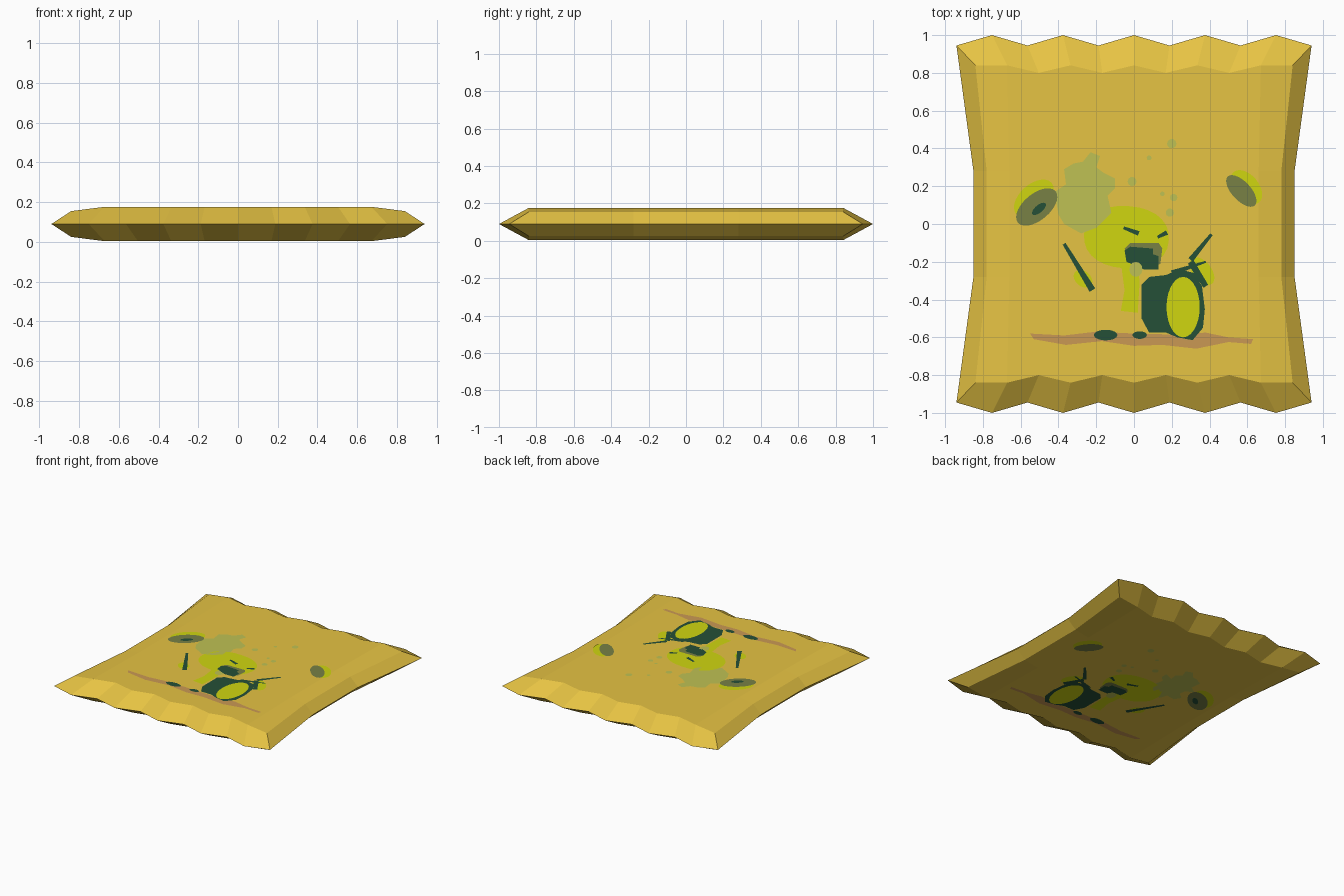
import bpy, bmesh, math

if "Cube" in bpy.data.objects:
    bpy.data.objects.remove(bpy.data.objects["Cube"])

MID, HALF, STEP = 0.09, 0.0864, 0.0009   # seam height, half thickness, print layer step


def material(name, rgb):
    lin = [((c / 255 + 0.055) / 1.055) ** 2.4 if c > 10 else c / 255 / 12.92 for c in rgb]
    m = bpy.data.materials.new(name)
    m.diffuse_color = (*lin, 1)
    m.use_nodes = True
    m.node_tree.nodes["Principled BSDF"].inputs["Base Color"].default_value = m.diffuse_color
    return m


GOLD = material("gold foil", (230, 195, 67))
LIME = material("lime yellow", (208, 214, 16))
DARK = material("dark green", (37, 80, 55))
BROWN = material("tan brown", (202, 153, 83))
PALE = material("pale green", (191, 193, 83))
OLIVE = material("grey olive", (120, 129, 69))


def add_object(name, bm, mat):
    me = bpy.data.meshes.new(name)
    bm.to_mesh(me)
    bm.free()
    me.materials.append(mat)
    ob = bpy.data.objects.new(name, me)
    bpy.context.collection.objects.link(ob)
    return ob


# Pillow bag: puffed panels above and below a zigzag-ended seam
bm = bmesh.new()
cols = range(-5, 6)
seam = {}
for s in (1, -1):
    for i in cols:
        seam[i, s] = bm.verts.new((i * 0.188, s * (0.945 if i % 2 else 1.0), MID))
for sx in (-1, 1):
    for s in (1, -1):
        seam["side", sx, s] = bm.verts.new((sx * 0.85, s * 0.28, MID))

for side in (1, -1):
    rows = []
    for s, end in ((1, True), (1, False), (-1, False), (-1, True)):
        row = []
        for i in cols:
            edge = abs(i) == 5
            if end:
                x, y = i * 0.168, 0.80 if abs(i) in (1, 3) else 0.84
            else:
                x, y = i * (0.156 if edge else 0.165), 0.28
            z = MID + side * (0.065 if edge else HALF)
            row.append(bm.verts.new((x, s * y, z)))
        rows.append(row)
    for a, b in zip(rows, rows[1:]):
        for k in range(10):
            bm.faces.new((a[k], b[k], b[k + 1], a[k + 1]))
    # crimped ends
    for s, row in ((1, rows[0]), (-1, rows[3])):
        for k in range(10):
            bm.faces.new((seam[k - 5, s], row[k], row[k + 1], seam[k - 4, s]))
    # pinched sides
    for sx, k in ((-1, 0), (1, 10)):
        line = [seam[sx * 5, 1], seam["side", sx, 1], seam["side", sx, -1], seam[sx * 5, -1]]
        for j in range(3):
            bm.faces.new((line[j], line[j + 1], rows[j + 1][k], rows[j][k]))
bmesh.ops.recalc_face_normals(bm, faces=bm.faces)
add_object("bag", bm, GOLD)


def printed(name, mat, layer, *outlines):
    """Flat printed shapes, repeated on the top and bottom of the bag."""
    bm = bmesh.new()
    for pts in outlines:
        area = sum(a[0] * b[1] - b[0] * a[1] for a, b in zip(pts, pts[1:] + pts[:1]))
        if area < 0:
            pts = pts[::-1]
        for side in (1, -1):
            z = MID + side * (HALF + layer * STEP)
            bm.faces.new([bm.verts.new((x, y, z)) for x, y in pts[::side]])
    bmesh.ops.triangulate(bm, faces=bm.faces)
    return add_object(name, bm, mat)


def oval(cx, cy, rx, ry, turn=0, n=28, power=1.0):
    c, s = math.cos(math.radians(turn)), math.sin(math.radians(turn))
    out = []
    for k in range(n):
        t = math.tau * k / n
        u, v = math.cos(t), math.sin(t)
        u = rx * math.copysign(abs(u) ** power, u)
        v = ry * math.copysign(abs(v) ** power, v)
        out.append((cx + u * c - v * s, cy + u * s + v * c))
    return out


def bar(x0, y0, x1, y1, w0, w1):
    d = math.hypot(x1 - x0, y1 - y0)
    nx, ny = -(y1 - y0) / d / 2, (x1 - x0) / d / 2
    return [(x0 + nx * w0, y0 + ny * w0), (x1 + nx * w1, y1 + ny * w1),
            (x1 - nx * w1, y1 - ny * w1), (x0 - nx * w0, y0 - ny * w0)]


# Ground strip
printed("ground_strip", BROWN, 1, [
    (-0.55, -0.58), (-0.37, -0.59), (-0.2, -0.57), (0, -0.58), (0.2, -0.585), (0.38, -0.575),
    (0.5, -0.60), (0.63, -0.61), (0.62, -0.635), (0.5, -0.625), (0.33, -0.66), (0.15, -0.64),
    (0, -0.645), (-0.17, -0.62), (-0.36, -0.64), (-0.53, -0.61)])

# Splash cloud and droplets
printed("splash", PALE, 1, [
    (-0.42, 0.17), (-0.36, 0.21), (-0.37, 0.29), (-0.32, 0.32), (-0.27, 0.33), (-0.23, 0.38),
    (-0.18, 0.36), (-0.20, 0.30), (-0.16, 0.27), (-0.17, 0.21), (-0.10, 0.24), (-0.10, 0.19),
    (-0.14, 0.15), (-0.12, 0.06), (-0.2, -0.02), (-0.28, -0.05), (-0.30, 0.01), (-0.37, 0.0),
    (-0.40, 0.05), (-0.35, 0.09), (-0.36, 0.14)])
printed("droplets", PALE, 1, *[oval(x, y, r, r, n=10) for x, y, r in (
    (0.2, 0.425, 0.025), (0.08, 0.35, 0.013), (-0.01, 0.225, 0.024), (0.15, 0.16, 0.012),
    (0.21, 0.14, 0.02), (0.19, 0.06, 0.022))])

# Cymbals
printed("cymbal_backs", LIME, 1, oval(-0.53, 0.135, 0.125, 0.075, 42),
        oval(0.595, 0.195, 0.105, 0.065, -50))
printed("cymbal_faces", OLIVE, 2, oval(-0.515, 0.09, 0.13, 0.07, 40),
        oval(0.568, 0.175, 0.105, 0.05, -47))
printed("cymbal_hub", DARK, 3, oval(-0.503, 0.08, 0.045, 0.02, 40))

# Figure: head, torso, hands
printed("head", LIME, 1, oval(-0.04, -0.07, 0.225, 0.165, -4, power=0.9))
printed("torso", LIME, 2, [(-0.07, -0.2), (0.01, -0.2), (0.03, -0.3), (0.02, -0.47),
                           (-0.07, -0.46), (-0.05, -0.35)])
printed("hands", LIME, 1, oval(-0.27, -0.29, 0.055, 0.04, -40),
        oval(0.36, -0.25, 0.085, 0.05, -52))
printed("neck_shade", PALE, 3, oval(0.01, -0.24, 0.035, 0.04, n=12))

# Face
printed("mouth_rim", OLIVE, 2, [(-0.05, -0.13), (-0.02, -0.1), (0.13, -0.1), (0.15, -0.13),
                                (0.14, -0.21), (0.09, -0.24), (-0.03, -0.2)])
printed("mouth", DARK, 3, [(-0.05, -0.14), (-0.02, -0.12), (0.1, -0.13), (0.1, -0.16),
                           (0.13, -0.17), (0.13, -0.24), (0.05, -0.24), (0.03, -0.2),
                           (-0.04, -0.2)])
printed("eyes", DARK, 2, bar(-0.055, -0.02, 0.025, -0.05, 0.015, 0.025),
        bar(0.125, -0.07, 0.175, -0.045, 0.015, 0.025))

# Drum, sticks and feet
printed("drum_body", DARK, 2, [
    (0.04, -0.32), (0.08, -0.28), (0.17, -0.27), (0.24, -0.24), (0.32, -0.26), (0.36, -0.33),
    (0.375, -0.45), (0.365, -0.55), (0.31, -0.615), (0.23, -0.6), (0.17, -0.575),
    (0.08, -0.575), (0.04, -0.5)])
printed("drum_head", LIME, 3, oval(0.26, -0.44, 0.088, 0.16))
printed("drumsticks", DARK, 3, bar(-0.37, -0.105, -0.22, -0.35, 0.018, 0.035),
        bar(0.41, -0.055, 0.3, -0.19, 0.016, 0.03), bar(0.2, -0.26, 0.38, -0.2, 0.03, 0.01),
        bar(0.3, -0.2, 0.38, -0.33, 0.035, 0.03))
printed("feet", DARK, 2, oval(-0.15, -0.588, 0.062, 0.028), oval(0.03, -0.588, 0.038, 0.02))
